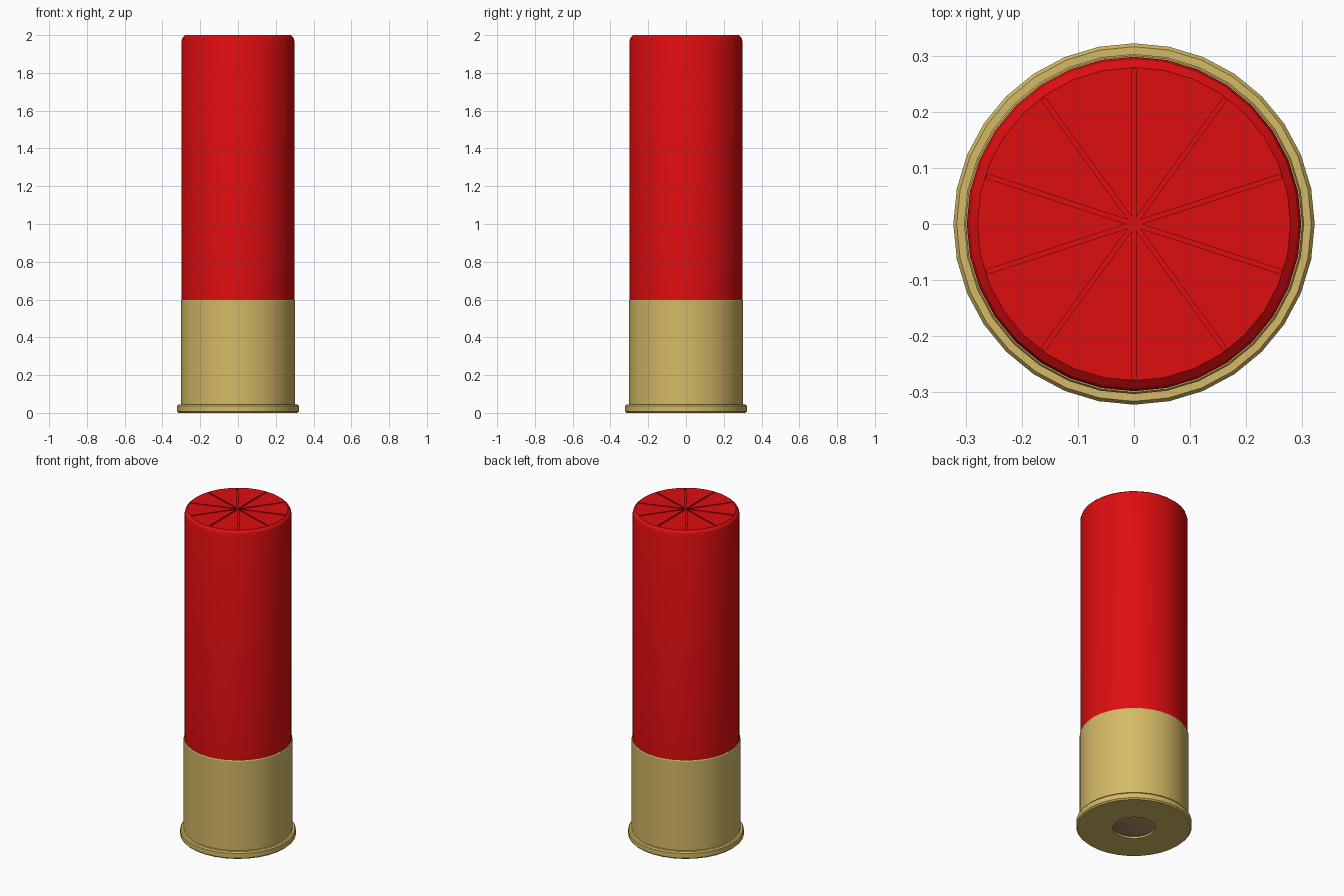
import bpy, bmesh, math
from mathutils import Matrix

if "Cube" in bpy.data.objects:
    bpy.data.objects.remove(bpy.data.objects["Cube"])

SIDES = 32


def material(name, rgb):
    m = bpy.data.materials.new(name)
    m.diffuse_color = (*rgb, 1)
    m.use_nodes = True
    m.node_tree.nodes["Principled BSDF"].inputs["Base Color"].default_value = m.diffuse_color
    return m


red = material("red plastic", (0.73, 0.004, 0.005))
brass = material("brass", (0.66, 0.49, 0.13))
bronze = material("dark bronze", (0.42, 0.29, 0.15))


def finish(name, bm, mat):
    bmesh.ops.recalc_face_normals(bm, faces=bm.faces)
    me = bpy.data.meshes.new(name)
    bm.to_mesh(me)
    bm.free()
    ob = bpy.data.objects.new(name, me)
    bpy.context.collection.objects.link(ob)
    me.materials.append(mat)
    return ob


def smooth(ob):
    bpy.ops.object.select_all(action='DESELECT')
    ob.select_set(True)
    bpy.context.view_layer.objects.active = ob
    bpy.ops.object.shade_smooth_by_angle(angle=math.radians(30))


def lathe(name, profile, mat):
    """Solid of revolution from (radius, z) points, capped at both ends."""
    bm = bmesh.new()
    rings = [[bm.verts.new((r * math.cos(a), r * math.sin(a), z))
              for a in (2 * math.pi * i / SIDES for i in range(SIDES))]
             for r, z in profile]
    for lo, hi in zip(rings, rings[1:]):
        for i in range(SIDES):
            j = (i + 1) % SIDES
            bm.faces.new((lo[i], lo[j], hi[j], hi[i]))
    bm.faces.new(rings[0])
    bm.faces.new(rings[-1])
    return finish(name, bm, mat)


# Plastic tube with a chamfered mouth
hull = lathe("hull", [(0.298, 0.5), (0.298, 1.972), (0.293, 1.988), (0.279, 2.0)], red)

# Crimp grooves: five cross cuts make the ten folds
for k in range(5):
    bm = bmesh.new()
    bmesh.ops.create_cube(bm, size=1)
    bm.transform(Matrix.Translation((0, 0, 2.0))
                 @ Matrix.Rotation(math.radians(18 + 36 * k), 4, 'Z')
                 @ Matrix.Diagonal((0.552, 0.008, 0.03, 1)))
    cutter = finish("groove_cutter", bm, red)
    cutter.hide_render = True
    bpy.context.view_layer.objects.active = hull
    mod = hull.modifiers.new("groove", 'BOOLEAN')
    mod.operation = 'DIFFERENCE'
    mod.solver = 'EXACT'
    mod.object = cutter
    bpy.ops.object.modifier_apply(modifier=mod.name)
    bpy.data.objects.remove(cutter)
smooth(hull)

# Brass head: primer pocket, rim, then the straight cup
head = lathe("brass_head", [
    (0.118, 0.012), (0.118, 0.0), (0.314, 0.0), (0.322, 0.008), (0.322, 0.037),
    (0.316, 0.045), (0.303, 0.045), (0.303, 0.592), (0.300, 0.597), (0.296, 0.597)], brass)
smooth(head)

# Primer cap seated in the pocket
primer = lathe("primer", [(0.100, 0.004), (0.116, 0.010), (0.116, 0.03)], bronze)
smooth(primer)
